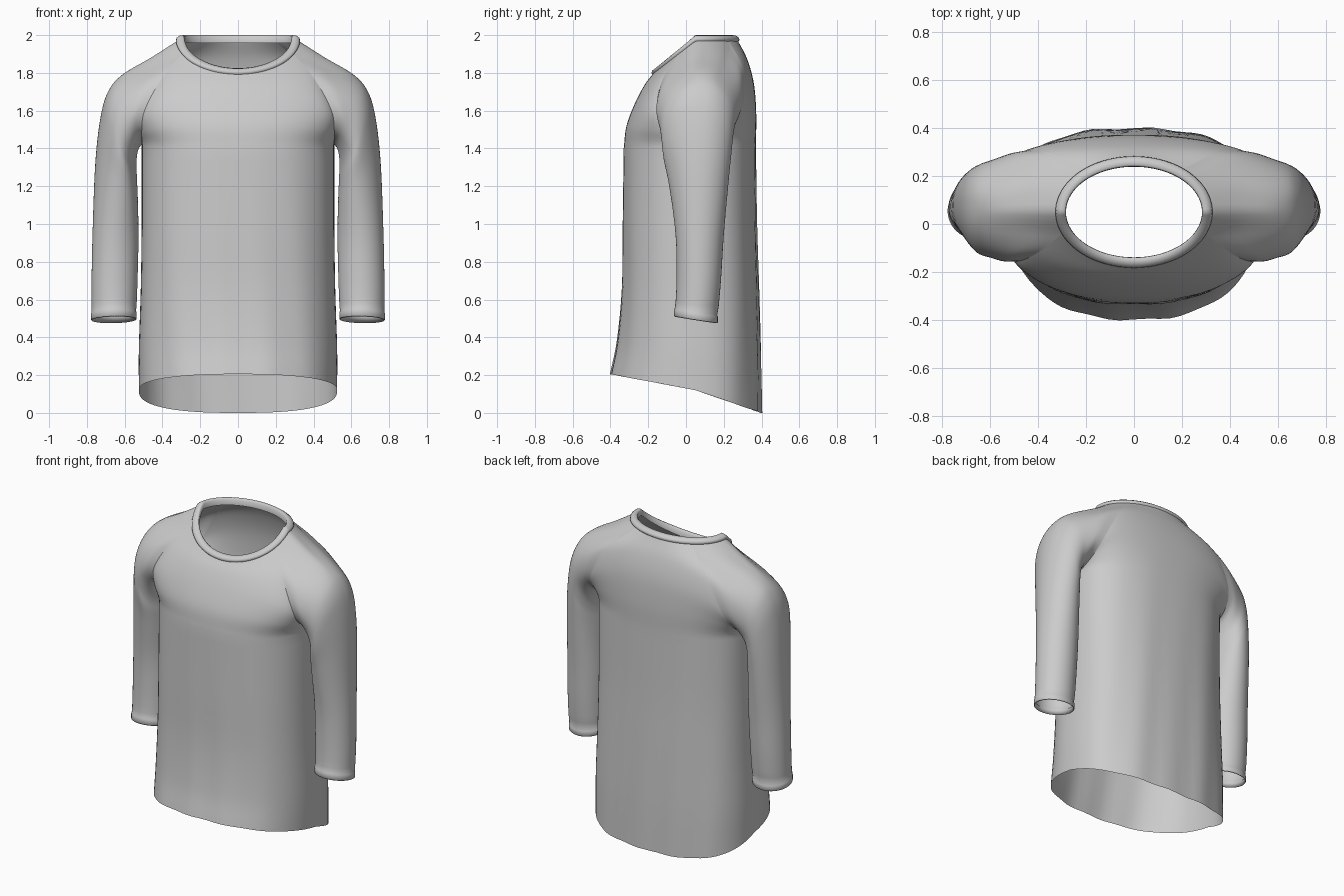
import bpy, bmesh
from math import sin, cos, pi, radians
from mathutils import Vector

if "Cube" in bpy.data.objects:
    bpy.data.objects.remove(bpy.data.objects["Cube"])

RX, RY, CY = 0.32, 0.225, 0.05            # neckline ellipse
TF, TB = 67, 38                           # raglan seam angles at the neckline


def spline(keys, n):
    """Catmull-Rom through equal-length tuples."""
    k = [Vector(p) for p in keys]
    k = [2 * k[0] - k[1]] + k + [2 * k[-1] - k[-2]]
    out = []
    for a, b, c, d in zip(k, k[1:], k[2:], k[3:]):
        for i in range(n):
            t = i / n
            out.append(0.5 * (2 * b + (c - a) * t + (2 * a - 5 * b + 4 * c - d) * t * t
                              + (3 * b - a - 3 * c + d) * t ** 3))
    return out + [k[-2]]


def neck(deg, inset=0.0, up=0.0):
    """Neckline point; 0 = centre front, 90 = right side, 180 = centre back."""
    a = radians(deg)
    y = CY - RY * cos(a)
    z = min(1.97, 1.795 + 0.78 * (y + 0.175))
    return Vector(((RX - inset) * sin(a), CY - (RY - inset) * cos(a), z + up))


def add_grids(name, grids, close=False, mirror=False):
    bm = bmesh.new()
    for rows in grids:
        v = [[bm.verts.new(p) for p in r] for r in rows]
        m = len(rows[0])
        for r0, r1 in zip(v, v[1:]):
            for i in range(m if close else m - 1):
                j = (i + 1) % m
                bm.faces.new((r0[i], r0[j], r1[j], r1[i]))
    bmesh.ops.remove_doubles(bm, verts=bm.verts, dist=0.0005)
    bmesh.ops.recalc_face_normals(bm, faces=bm.faces)
    me = bpy.data.meshes.new(name)
    bm.to_mesh(me)
    bm.free()
    me.shade_smooth()
    ob = bpy.data.objects.new(name, me)
    bpy.context.collection.objects.link(ob)
    if mirror:
        ob.modifiers.new("Mirror", 'MIRROR')
    return ob


# Torso keys: centre y, z | side edge x, y, z | arc angle | squareness
side = [(.525, .05, .12), (.525, .05, .34), (.515, .05, .65), (.51, .05, 1.0), (.51, .06, 1.42)]
nf, nb = tuple(neck(TF)), tuple(neck(180 - TB))


def keys(centre, edge, ang, sq):
    return [(*c, *e, a, s) for c, e, a, s in zip(centre, edge, ang, sq)]


front = spline(keys([(-.40, .205), (-.365, .38), (-.34, .65), (-.335, 1.0), (-.33, 1.40)],
                    side, [90] * 5, [.85, .85, .82, .82, .82]), 6)
front += spline(keys([(-.33, 1.40), (-.315, 1.52), (-.27, 1.64), (-.22, 1.735), (-.175, 1.795)],
                     [side[-1], (.51, -.10, 1.49), (.495, -.155, 1.6), (.41, -.125, 1.76), nf],
                     [90, 82, 76, 71, TF], [.82, .85, .9, .96, 1]), 6)[1:]
back = spline(keys([(.40, 0), (.395, .3), (.385, .65), (.375, 1.0), (.37, 1.42)],
                   side, [90] * 5, [.78] * 5), 6)
back += spline(keys([(.37, 1.42), (.372, 1.58), (.36, 1.74), (.325, 1.87), (.275, 1.97)],
                    [side[-1], (.505, .22, 1.5), (.47, .30, 1.62), (.36, .30, 1.82), nb],
                    [90, 76, 62, 48, TB], [.78, .82, .88, .95, 1]), 6)[1:]


def panel(rows, n=20):
    out = []
    for py, pz, ex, ey, ez, ang, e in rows:
        m = radians(min(ang, 89.999))
        row = []
        for i in range(-n, n + 1):
            a = m * i / n
            s = abs(sin(a) / sin(m)) ** e * (1 if i > 0 else -1)
            f = (1 - cos(a) ** e) / (1 - cos(m) ** e)
            # soft vertical drape folds, fading toward seams and neckline
            fold = .005 * sin(14 * s + 2 * pz) * (1 - f) * max(0, 1 - pz / 1.6)
            row.append(Vector((ex * s, py + (ey - py) * f + fold, pz + (ez - pz) * f)))
        out.append(row)
    return out


add_grids("torso", [panel(front), panel(back)])

# Sleeve: armhole loop (front seam, neckline, back seam) blended into oval rings
edge = lambda rows: [Vector(r[2:5]) for r in rows[24:]]
arc = [neck(TF + (180 - TB - TF) * i / 12) for i in range(13)]
hole = edge(front) + arc[1:-1] + edge(back)[:0:-1]
angles = ([.85 * pi * i / 24 for i in range(25)]
          + [pi * (.85 + .3 * i / 12) for i in range(1, 12)]
          + [pi * (1.15 + .85 * i / 24) for i in range(24)])

# outer, inner, front, back guide points
guides = [
    (.32, .10, 1.97, .51, .06, 1.42, .495, -.155, 1.60, .46, .31, 1.66),
    (.45, .10, 1.885, .525, .06, 1.40, .555, -.155, 1.59, .53, .295, 1.63),
    (.60, .09, 1.80, .535, .06, 1.36, .605, -.14, 1.55, .60, .265, 1.56),
    (.68, .09, 1.715, .537, .06, 1.30, .635, -.13, 1.48, .63, .25, 1.47),
    (.725, .085, 1.58, .535, .06, 1.24, .64, -.12, 1.38, .64, .24, 1.37),
    (.755, .08, 1.33, .53, .06, 1.12, .645, -.09, 1.22, .645, .225, 1.22),
    (.77, .07, .95, .527, .07, .93, .65, -.055, .94, .65, .20, .94),
    (.775, .065, .70, .532, .065, .70, .655, -.05, .70, .655, .185, .70),
    (.775, .055, .49, .54, .055, .495, .657, -.06, .51, .657, .165, .475)]


def oval(g, a):
    o, i, f, b = (Vector(g[k:k + 3]) for k in (0, 3, 6, 9))
    c = (o + i) / 2
    return c - (o - i) / 2 * cos(a) + ((f if sin(a) > 0 else b) - c) * abs(sin(a))


rings = spline(guides, 5)
sleeve = []
for k, g in enumerate(rings):
    t = min(1, k / 13)
    w = 1 - t * t * (3 - 2 * t)
    sleeve.append([oval(g, a) + w * (h - oval(rings[0], a)) for h, a in zip(hole, angles)])
# cuff hem: slight step and an inward turn
low = sleeve[-1]
mid = sum(low, Vector()) / len(low)


def cuff_ring(scale, up):
    return [mid + (p - mid) * scale + Vector((0, 0, up)) for p in low]


sleeve[-2:] = [cuff_ring(1.0, .042), cuff_ring(1.03, .036), cuff_ring(1.03, .004),
               cuff_ring(1.0, 0), cuff_ring(.97, .035)]
add_grids("sleeve", [sleeve], close=True, mirror=True)

# Ribbed neck band, rolled over to the inside
band = [(0, -.005), (-.008, .004), (-.005, .016), (.010, .027),
        (.028, .030), (.035, .024), (.036, -.012)]
add_grids("collar", [[[neck(i * 3.75, *p) for i in range(96)] for p in band]], close=True)
